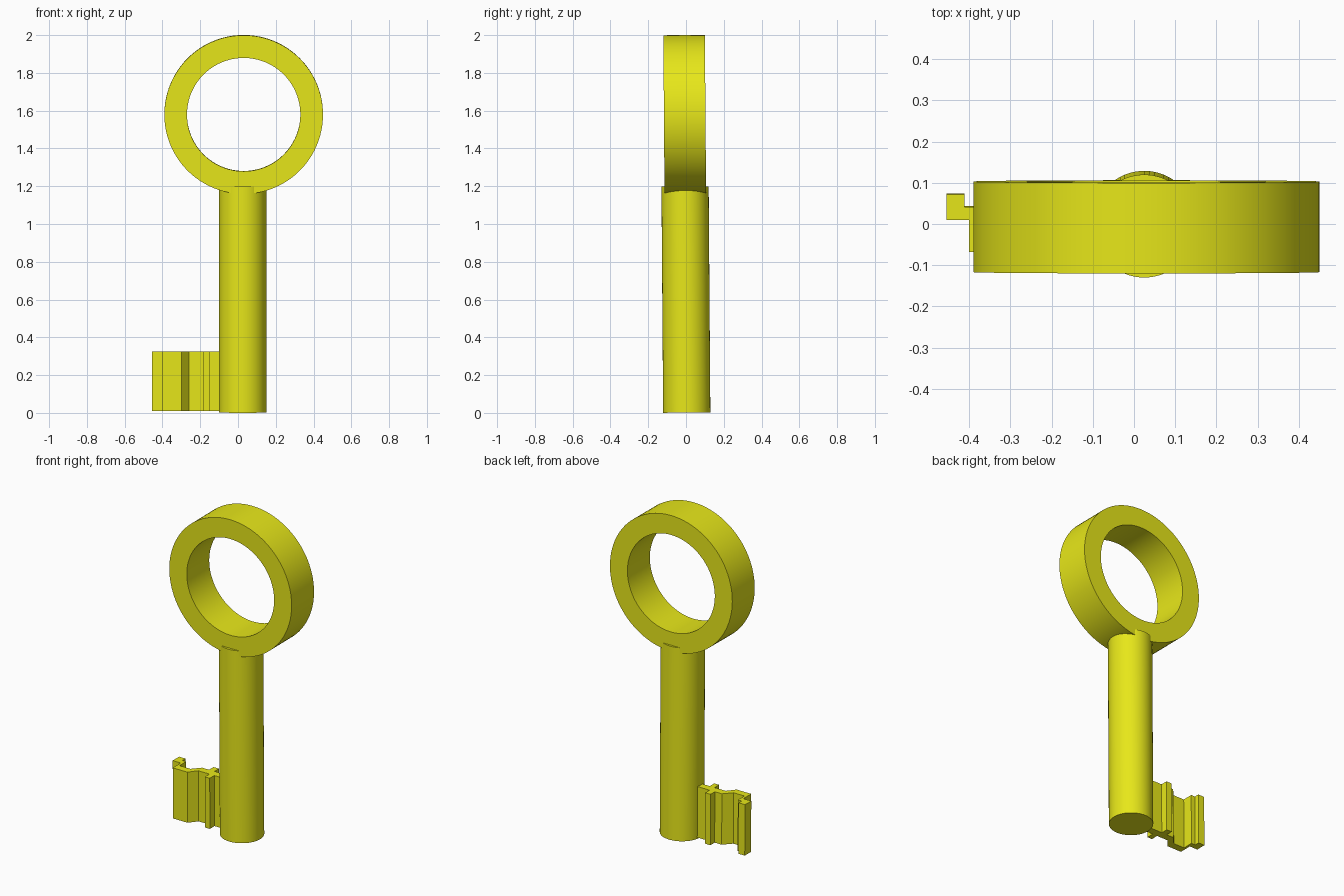
import bpy, bmesh, math
from mathutils import Matrix

if "Cube" in bpy.data.objects:
    bpy.data.objects.remove(bpy.data.objects["Cube"])

gold = bpy.data.materials.new("yellow_metal")
gold.diffuse_color = (0.8, 0.8, 0.01, 1)
gold.use_nodes = True
gold.node_tree.nodes["Principled BSDF"].inputs["Base Color"].default_value = gold.diffuse_color

# The whole key leans very slightly about the x axis
LEAN = Matrix.Translation((0, 0.004, 0)) @ Matrix.Rotation(0.0075, 4, 'X')


def finish(name, bm, smooth=True):
    bm.transform(LEAN)
    bmesh.ops.recalc_face_normals(bm, faces=bm.faces)
    mesh = bpy.data.meshes.new(name)
    bm.to_mesh(mesh)
    bm.free()
    obj = bpy.data.objects.new(name, mesh)
    bpy.context.collection.objects.link(obj)
    mesh.materials.append(gold)
    if smooth:
        bpy.ops.object.select_all(action='DESELECT')
        obj.select_set(True)
        bpy.context.view_layer.objects.active = obj
        bpy.ops.object.shade_smooth_by_angle(angle=math.radians(30))
    return obj


# Ring handle: rectangular section swept round the y axis
N = 96
bm = bmesh.new()
section = [(0.42, -0.11), (0.42, 0.11), (0.30, 0.11), (0.30, -0.11)]
loops = []
for i in range(N):
    a = 2 * math.pi * i / N
    loops.append([bm.verts.new((0.03 + r * math.cos(a), y + 0.001, 1.58 + r * math.sin(a)))
                  for r, y in section])
for i in range(N):
    p, q = loops[i], loops[(i + 1) % N]
    for j in range(4):
        k = (j + 1) % 4
        bm.faces.new((p[j], p[k], q[k], q[j]))
finish("ring_handle", bm)

# Round shaft
bm = bmesh.new()
bmesh.ops.create_cone(bm, cap_ends=True, segments=64, radius1=0.125, radius2=0.125, depth=1.197,
                      matrix=Matrix.Translation((0.025, 0, 0.6)))
finish("shaft", bm)

# Key bit: grooved profile extruded upwards
profile = [(-0.06, -0.02), (-0.15, -0.02), (-0.15, -0.065), (-0.183, -0.065), (-0.183, -0.02),
           (-0.26, -0.02), (-0.30, -0.07), (-0.40, -0.07), (-0.40, 0.008), (-0.455, 0.008),
           (-0.455, 0.07), (-0.412, 0.07), (-0.412, 0.04), (-0.385, 0.04), (-0.385, -0.025),
           (-0.31, -0.025), (-0.265, 0.025), (-0.217, 0.025), (-0.217, 0.068),
           (-0.18, 0.068), (-0.18, 0.025), (-0.06, 0.025)]
bm = bmesh.new()
base = bm.faces.new([bm.verts.new((x, y, 0.01)) for x, y in profile])
top = bmesh.ops.extrude_face_region(bm, geom=[base], use_keep_orig=True)
bmesh.ops.translate(bm, vec=(0, 0, 0.315),
                    verts=[v for v in top["geom"] if isinstance(v, bmesh.types.BMVert)])
finish("key_bit", bm, smooth=False)
